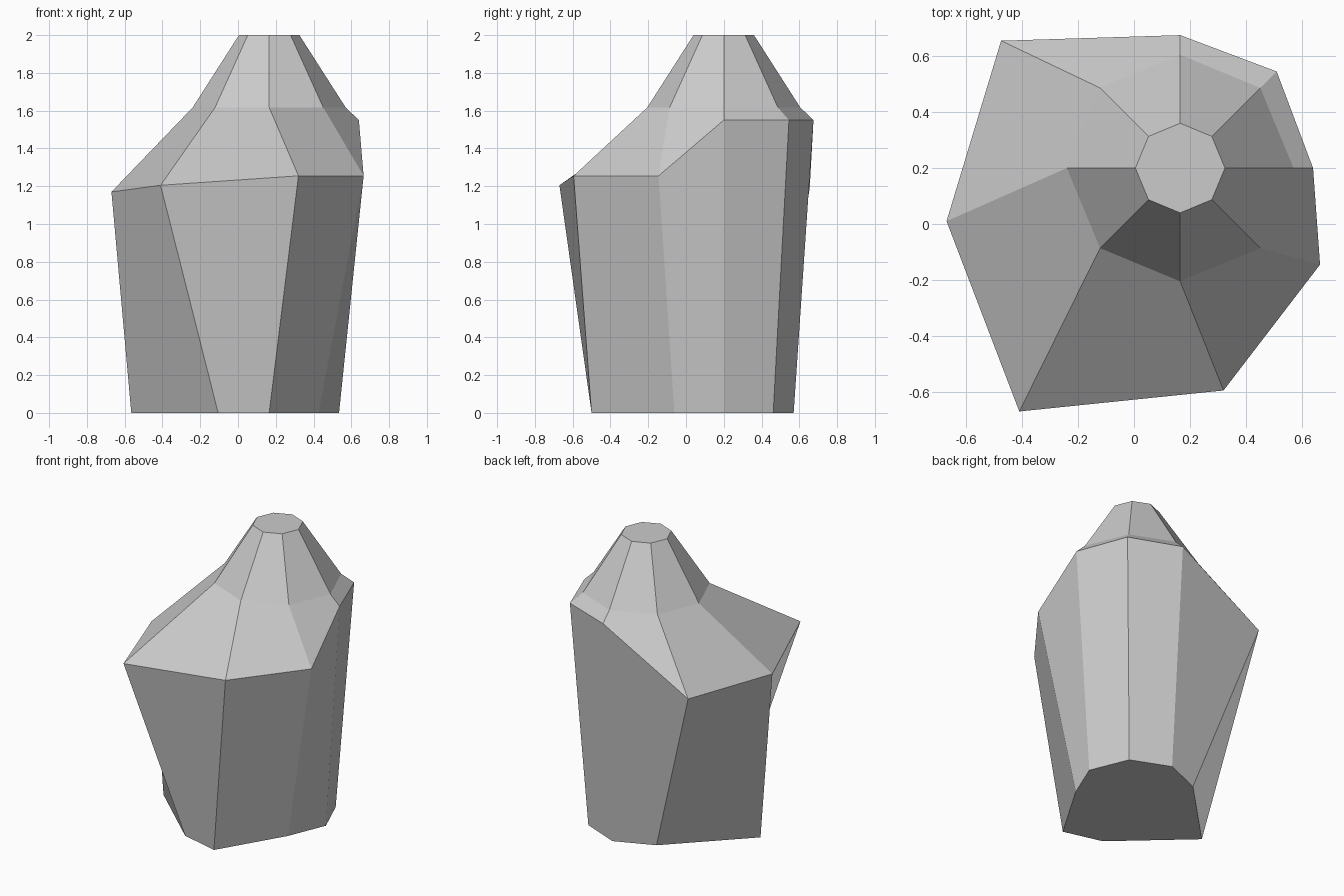
import bpy
import bmesh
from math import cos, sin, pi

if "Cube" in bpy.data.objects:
    bpy.data.objects.remove(bpy.data.objects["Cube"])

SIDES = 8
AXIS = (0.165, 0.2)


def octagon(radius, z):
    """Regular ring around the bottle axis, starting at +x, counter-clockwise."""
    return [(AXIS[0] + radius * cos(2 * pi * i / SIDES),
             AXIS[1] + radius * sin(2 * pi * i / SIDES), z) for i in range(SIDES)]


# Base: an octagon with its front-left corners pulled outwards
base = octagon(0.37, 0)
base[4] = (-0.565, -0.01, 0)
base[5] = (-0.105, -0.43, 0)
base[6] = (0.165, -0.5, 0)

# Shoulder: irregular ring, high at the back right and drooping at the front left
shoulder = [(0.64, 0.2, 1.55), (0.51, 0.545, 1.55), (0.165, 0.675, 1.55),
            (-0.475, 0.655, 1.19), (-0.67, 0.01, 1.17), (-0.41, -0.67, 1.205),
            (0.32, -0.595, 1.255), (0.665, -0.145, 1.255)]

# Neck and flat top
rings = [base, shoulder, octagon(0.405, 1.617), octagon(0.16, 2.0)]

# Skin the rings and cap both ends
bm = bmesh.new()
loops = [[bm.verts.new(p) for p in ring] for ring in rings]
for low, high in zip(loops, loops[1:]):
    for i in range(SIDES):
        j = (i + 1) % SIDES
        bm.faces.new((low[j], high[j], high[i], low[i]))
bm.faces.new(loops[0][::-1])
bm.faces.new(loops[-1])

mesh = bpy.data.meshes.new("tapered_body")
bm.to_mesh(mesh)
bm.free()
body = bpy.data.objects.new("tapered_body", mesh)
bpy.context.collection.objects.link(body)
